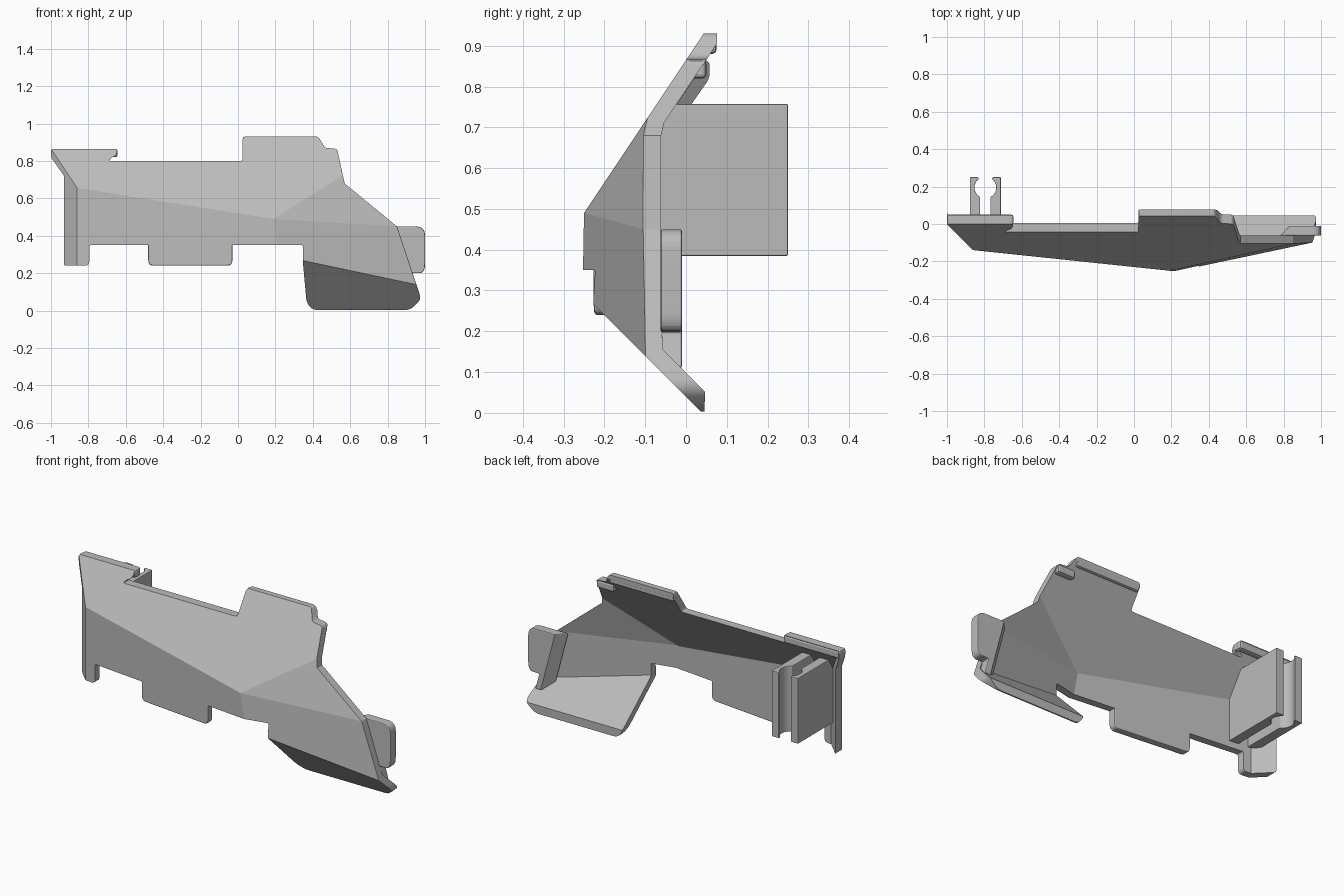
import bpy, bmesh, math
from mathutils import Vector

if "Cube" in bpy.data.objects:
    bpy.data.objects.remove(bpy.data.objects["Cube"])

grey = bpy.data.materials.new("plain grey")
grey.use_nodes = True
grey.diffuse_color = (0.5, 0.5, 0.5, 1)
grey.node_tree.nodes["Principled BSDF"].inputs["Base Color"].default_value = (0.5, 0.5, 0.5, 1)

# Facet planes of the shell front: y = a*x + b*z + c
FACETS = [(0, .667, -.577), (-.105, 0, -.23), (-1, 0, -1.0),
          (.237, .291, -.4376), (.223, .056, -.3198)]
FLANGE = (0, -1, .04)
THICK = .041


def rounded(points, radius, steps=8):
    """Outline with its corners softened."""
    out = []
    for i, p in enumerate(points):
        r = p[2] if len(p) > 2 else radius
        p = Vector(p[:2])
        prev = Vector(points[i - 1][:2]) - p
        nxt = Vector(points[(i + 1) % len(points)][:2]) - p
        if r == 0:
            out.append(p)
            continue
        s = p + prev.normalized() * min(r, prev.length * .45)
        e = p + nxt.normalized() * min(r, nxt.length * .45)
        for k in range(steps + 1):
            t = k / steps
            out.append(s * (1 - t) ** 2 + p * 2 * t * (1 - t) + e * t * t)
    return out


def to_object(name, bm):
    bmesh.ops.recalc_face_normals(bm, faces=bm.faces)
    mesh = bpy.data.meshes.new(name)
    bm.to_mesh(mesh)
    bm.free()
    mesh.materials.append(grey)
    obj = bpy.data.objects.new(name, mesh)
    bpy.context.collection.objects.link(obj)
    return obj


def prism(name, outline, lo, hi, axis="y"):
    """Extrude an outline along y (outline in xz) or z (outline in xy)."""
    bm = bmesh.new()
    place = (lambda u, v, w: (u, w, v)) if axis == "y" else (lambda u, v, w: (u, v, w))
    face = bm.faces.new([bm.verts.new(place(p[0], p[1], lo)) for p in outline])
    ext = bmesh.ops.extrude_face_region(bm, geom=[face])
    move = Vector(place(0, 0, hi - lo))
    for v in ext["geom"]:
        if isinstance(v, bmesh.types.BMVert):
            v.co += move
    return to_object(name, bm)


def wedge(planes, offset, clip=False):
    """Convex block lying behind all the given facet planes."""
    bm = bmesh.new()
    bmesh.ops.create_cube(bm, size=4)
    cuts = [(Vector((0, c + offset * math.sqrt(1 + a * a + b * b), 0)), Vector((a, -1, b)))
            for a, b, c in planes]
    if clip:
        cuts.append((Vector((0, .045, 0)), Vector((0, 1, -.034))))
    for co, no in cuts:
        bmesh.ops.bisect_plane(bm, geom=bm.verts[:] + bm.edges[:] + bm.faces[:],
                               plane_co=co, plane_no=no, clear_outer=True)
        bmesh.ops.holes_fill(bm, edges=[e for e in bm.edges if e.is_boundary])
    return to_object("cutter", bm)


def finish(obj, cutters=(), bevel=.006):
    """Apply the cuts and the edge softening, then shade."""
    for cutter, op in cutters:
        m = obj.modifiers.new(op, "BOOLEAN")
        m.object, m.operation, m.solver = cutter, op, "EXACT"
    if bevel:
        m = obj.modifiers.new("soft_edges", "BEVEL")
        m.width, m.segments = bevel, 2
        m.limit_method, m.angle_limit = "ANGLE", math.radians(52)
    deps = bpy.context.evaluated_depsgraph_get()
    mesh = bpy.data.meshes.new_from_object(obj.evaluated_get(deps))
    obj.modifiers.clear()
    obj.data = mesh
    for cutter, _ in cutters:
        bpy.data.objects.remove(cutter)
    bpy.ops.object.select_all(action="DESELECT")
    obj.select_set(True)
    bpy.context.view_layer.objects.active = obj
    bpy.ops.object.shade_smooth_by_angle(angle=math.radians(11))


def shell(name, outline, planes):
    obj = prism(name, outline, -.5, .5)
    finish(obj, [(wedge(planes, 0, True), "INTERSECT"), (wedge(planes, THICK), "DIFFERENCE")])


# Faceted main shell with its lower flange
main = [(-1, .865), (-.645, .865), (-.65, .83), (-.68, .815), (-.69, .8), (.025, .8),
        (.025, .93), (.43, .93), (.465, .87), (.53, .865), (.57, .68, 0), (.85, .45, 0),
        (.98, .06, .03), (.92, .003, .03), (.4, .003, .03), (.367, .04, .03), (.347, .26, 0),
        (.347, .35, .01), (-.795, .35, .01), (-.795, .24, .025), (-.93, .24, .01),
        (-.93, .72, 0), (-1, .82)]
shell("main_shell", rounded(main, .015), FACETS + [FLANGE])

# Tab hanging from the lower edge
tab = [(-.48, .38, 0), (-.03, .38, 0), (-.03, .24), (-.48, .24)]
shell("lower_tab", rounded(tab, .03), FACETS)

# Rims along the upper edges
for name, x0, x1, z0, z1, y0, y1 in (("left_rim", -1, -.645, .82, .865, 0, .05),
                                     ("top_rim", .025, .43, .88, .93, .04, .075),
                                     ("step_rim", .42, .53, .82, .865, 0, .05)):
    rim = prism(name, [(x0, z0), (x1, z0), (x1, z1), (x0, z1)], y0, y1)
    finish(rim, bevel=.01)

# Side wing with a chamfered inner edge
wing_outline = [(.78, .45, 0), (1, .45), (1, .2), (.93, .2, .01), (.955, .11, 0), (.87, .11, 0)]
wing = prism("side_wing", rounded(wing_outline, .05), -.062, -.01)
for v in wing.data.vertices:
    if v.co.x < .9 and v.co.y > -.03:
        v.co.x += .05
finish(wing)

# Pair of clip arms with a round rod seat, mirrored about the clip centre
CLIP_X, SEAT_Y, SEAT_R = -.795, .195, .058
for side, name in ((-1, "right_clip_arm"), (1, "left_clip_arm")):
    arc = [(SEAT_R * math.cos(t), SEAT_Y + SEAT_R * math.sin(t))
           for t in (math.radians(-62 + 114 * k / 14) for k in range(15))]
    arm = [(.083, -.3), (.027, -.3)] + arc + [(.038, .25), (.083, .25)]
    obj = prism(name, [(CLIP_X + side * x, y) for x, y in arm], .385, .757, "z")
    finish(obj, [(wedge(FACETS, .02), "INTERSECT")], bevel=.003)
